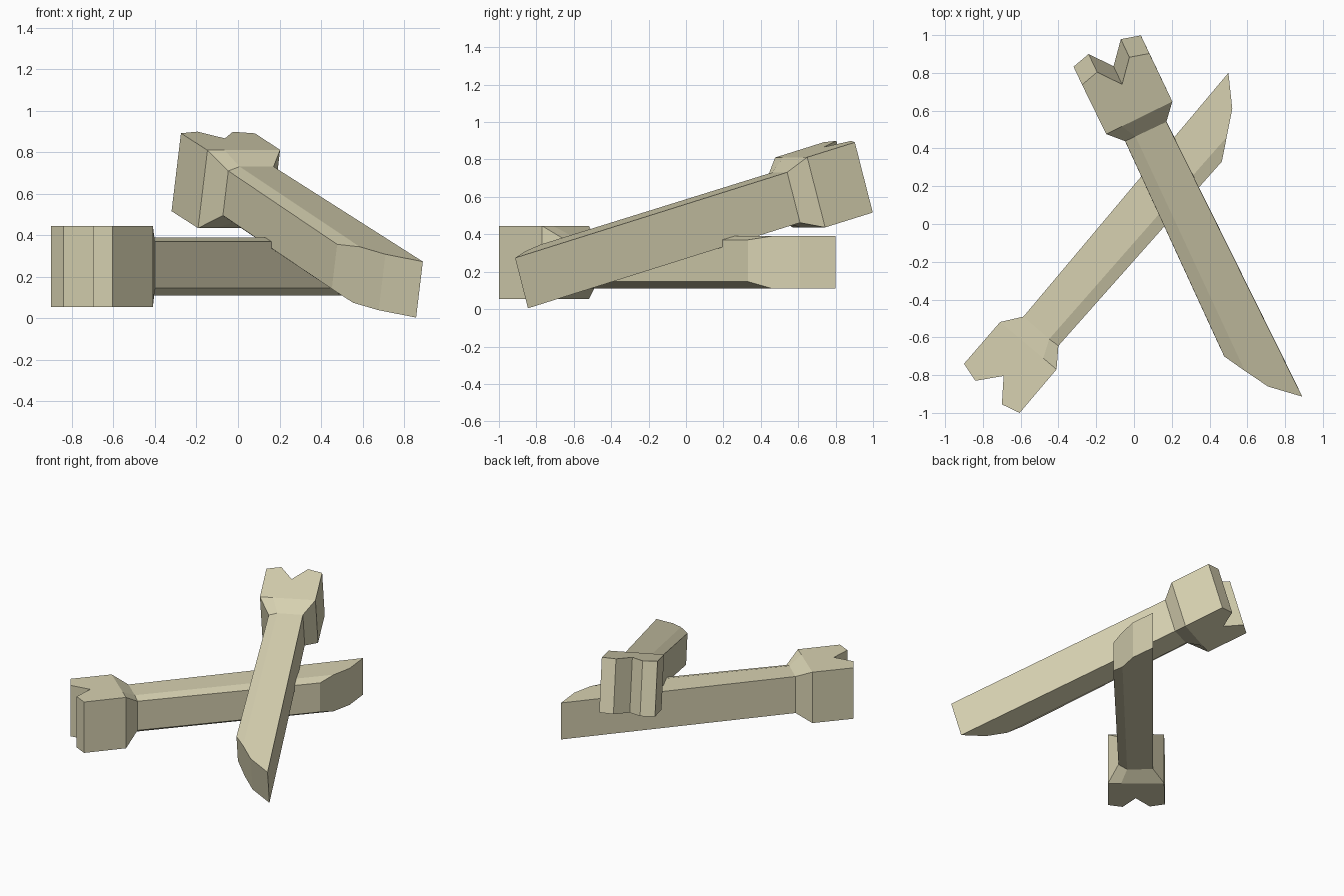
import bpy, bmesh
from mathutils import Matrix, Vector

if "Cube" in bpy.data.objects:
    bpy.data.objects.remove(bpy.data.objects["Cube"])

# Outlines seen from above; u runs from knuckle to splintered tip, v to the left
KNUCKLE = [(-.853, .208), (-1.146, .212), (-1.176, .108), (-1.06, .01),
           (-1.181, -.08), (-1.155, -.181), (-.853, -.182), (-.853, -.09)]
SHAFT_TOP = [(-.752, .132), (-.755, -.049), (.668, -.079), (.802, -.005), (.934, .133)]
SHAFT_SIDE = [(-.751, -.109), (.552, -.143)]


def bone(name, origin, u_dir, v_dir):
    bm = bmesh.new()

    def ring(pts, z):
        return [bm.verts.new((u, v, z)) for u, v in pts]

    def walls(lower, upper, closed=False):
        n = len(lower)
        for i in range(n if closed else n - 1):
            j = (i + 1) % n
            bm.faces.new((lower[i], lower[j], upper[j], upper[i]))

    kb, kt = ring(KNUCKLE, -.195), ring(KNUCKLE, .195)
    sb, st = ring(SHAFT_TOP, -.14), ring(SHAFT_TOP, .14)
    eb, et = ring(SHAFT_SIDE, -.103), ring(SHAFT_SIDE, .12)

    # Knuckle sides, long shaft sides and tip facets
    walls(kb[:7], kt[:7])
    walls(sb[2:] + sb[:1], st[2:] + st[:1])
    walls(eb, et)
    bm.faces.new((eb[1], sb[2], st[2], et[1]))
    # Caps, collar slopes and chamfers, above and below
    for k, s, e in ((kb, sb, eb), (kt, st, et)):
        bm.faces.new(k)
        bm.faces.new(s)
        bm.faces.new((k[0], k[7], s[1], s[0]))
        bm.faces.new((k[7], k[6], e[0], s[1]))
        bm.faces.new((s[1], e[0], e[1], s[2]))
    # Collar sides
    bm.faces.new((kb[0], kt[0], st[0], sb[0]))
    bm.faces.new((kb[6], kt[6], et[0], eb[0]))
    bmesh.ops.recalc_face_normals(bm, faces=bm.faces)

    # Place along its axis
    u = Vector(u_dir).normalized()
    v = Vector(v_dir)
    v = (v - u * v.dot(u)).normalized()
    m = Matrix((u, v, u.cross(v))).transposed().to_4x4()
    m.translation = origin
    bm.transform(m)
    mesh = bpy.data.meshes.new(name)
    bm.to_mesh(mesh)
    bm.free()
    obj = bpy.data.objects.new(name, mesh)
    bpy.context.collection.objects.link(obj)
    mat = bpy.data.materials.get("bone") or bpy.data.materials.new("bone")
    mat.diffuse_color = (.68, .64, .44, 1)
    mat.use_nodes = True
    mat.node_tree.nodes["Principled BSDF"].inputs["Base Color"].default_value = mat.diffuse_color
    mesh.materials.append(mat)


bone("lower_bone", (0, 0, .25), (.644, .765, 0), (-.765, .644, 0))
bone("leaning_bone", (.357, -.132, .392), (.427, -.865, -.272), (.9, .437, .003))
